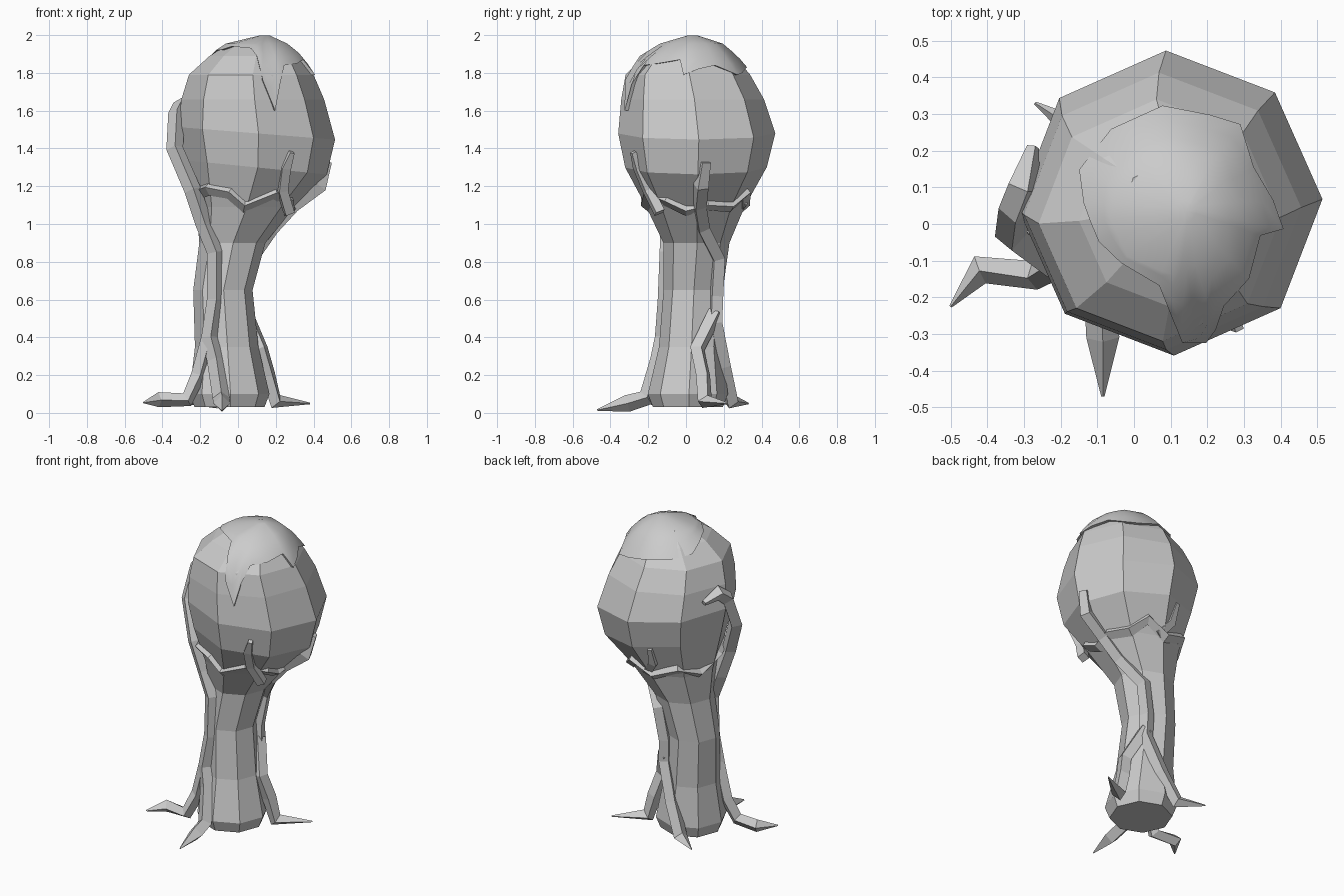
import bpy
import bmesh
from math import cos, sin, radians

old = bpy.data.objects.get("Cube")
if old:
    bpy.data.objects.remove(old, do_unlink=True)

grey = bpy.data.materials.new("plain grey")
grey.use_nodes = True
grey.diffuse_color = (0.6, 0.6, 0.6, 1)
grey.node_tree.nodes["Principled BSDF"].inputs["Base Color"].default_value = (0.6, 0.6, 0.6, 1)

SIDES = 8
STEP = 360 / SIDES
TWIST = 1.5

# Body outline: height, centre x, centre y, radius, sideways tilt
RINGS = [
    (0.03, -0.045, 0.01, 0.185, 0),
    (0.1, -0.045, 0.01, 0.212, 0),
    (0.35, -0.06, 0.025, 0.168, 0),
    (0.65, -0.08, 0.038, 0.157, 0),
    (0.9, -0.03, 0.055, 0.175, 0),
    (1.09, 0.04, 0.05, 0.26, 0),
    (1.3, 0.095, 0.053, 0.375, -0.1),
    (1.48, 0.098, 0.057, 0.416, -0.08),
    (1.66, 0.078, 0.035, 0.378, 0),
    (1.79, 0.07, 0.01, 0.33, 0),
    (1.89, 0.09, 0.015, 0.24, 0),
    (1.96, 0.1, 0.03, 0.14, 0),
]


def surface(azimuth, z, offset):
    """Point on the body at a given direction and height, pushed out a little."""
    for low, high in zip(RINGS, RINGS[1:]):
        if low[0] <= z <= high[0]:
            t = (z - low[0]) / (high[0] - low[0])
            _, cx, cy, r, _ = [a + (b - a) * t for a, b in zip(low, high)]
            break
    half = radians(STEP / 2)
    r *= cos(half) / cos(radians((azimuth - TWIST) % STEP) - half)
    a = radians(azimuth)
    return (cx + (r + offset) * cos(a), cy + (r + offset) * sin(a), z)


def loft(name, rows):
    """Skin closed rows of points and close both ends."""
    bm = bmesh.new()
    loops = [[bm.verts.new(p) for p in row] for row in rows]
    n = len(loops[0])
    for a, b in zip(loops, loops[1:]):
        for i in range(n):
            j = (i + 1) % n
            bm.faces.new((a[i], a[j], b[j], b[i]))
    bm.faces.new(loops[0])
    bmesh.ops.poke(bm, faces=[bm.faces.new(loops[-1])])
    bmesh.ops.recalc_face_normals(bm, faces=bm.faces)
    mesh = bpy.data.meshes.new(name)
    bm.to_mesh(mesh)
    bm.free()
    mesh.materials.append(grey)
    obj = bpy.data.objects.new(name, mesh)
    bpy.context.collection.objects.link(obj)
    return obj


def select_only(obj):
    bpy.ops.object.select_all(action='DESELECT')
    obj.select_set(True)
    bpy.context.view_layer.objects.active = obj


def vine(name, points, thick=0.04, start=1, end=1, closed=False):
    """Angular four-sided tube along a path; start and end scale the tips."""
    curve = bpy.data.curves.new(name, 'CURVE')
    curve.dimensions = '3D'
    curve.bevel_depth = thick
    curve.bevel_resolution = 0
    curve.use_fill_caps = True
    spline = curve.splines.new('POLY')
    spline.points.add(len(points) - 1)
    spline.use_cyclic_u = closed
    for point, co in zip(spline.points, points):
        point.co = (*co, 1)
    spline.points[0].radius = start
    spline.points[-1].radius = end
    curve.materials.append(grey)
    obj = bpy.data.objects.new(name, curve)
    bpy.context.collection.objects.link(obj)
    select_only(obj)
    bpy.ops.object.convert(target='MESH')
    for poly in bpy.context.object.data.polygons:
        poly.use_smooth = False


# Trunk swelling into the bulb
body_rows = []
for z, cx, cy, r, tilt in RINGS:
    angles = [radians(i * STEP + TWIST) for i in range(SIDES)]
    body_rows.append([(cx + r * cos(a), cy + r * sin(a), z + tilt * r * cos(a)) for a in angles])
loft("trunk_and_bulb", body_rows)

# Smooth cap hugging the bulb, with a dripping rim
RIM = [(-73, 1.6), (-64, 1.74), (-55, 1.84), (-35, 1.85), (-10, 1.87), (-4, 1.79),
       (10, 1.82), (30, 1.84), (50, 1.79), (65, 1.8), (90, 1.83), (120, 1.84),
       (150, 1.86), (170, 1.9), (185, 1.92), (200, 1.92), (225, 1.94), (262, 1.93),
       (272, 1.89), (280, 1.76)]
TOP = 1.955
cap_rows = [[surface(a, z, -0.03) for a, z in RIM]]
for t in (0, 0.35, 0.7, 1):
    cap_rows.append([surface(a, z + (TOP - z) * t, 0.02) for a, z in RIM])
cap_rows.append([(0.14 + 0.03 * cos(radians(a)), 0.035 + 0.03 * sin(radians(a)), 1.997)
                 for a, z in RIM])
cap = loft("cap", cap_rows)
select_only(cap)
bpy.ops.object.shade_smooth_by_angle(angle=radians(40))

# Zigzag collar under the bulb
COLLAR = [(-135, 1.19), (-112, 1.17), (-92, 1.1), (-62, 1.17), (-35, 1.13), (-12, 1.08),
          (15, 1.11), (45, 1.1), (70, 1.17), (95, 1.1), (130, 1.16), (160, 1.1), (195, 1.17)]
vine("collar", [surface(a, z, -0.01) for a, z in COLLAR], 0.04, closed=True)

# Front root climbing into the right-hand arm
vine("front_root", [(-0.085, -0.47, 0.015), (-0.085, -0.31, 0.05), (-0.09, -0.21, 0.08),
                    (-0.12, -0.145, 0.28), (-0.15, -0.12, 0.4), (-0.12, -0.105, 0.6),
                    (-0.12, -0.095, 0.85), (-0.18, -0.09, 1.0), (-0.24, -0.1, 1.18),
                    (-0.335, -0.03, 1.4), (-0.325, 0.04, 1.58), (-0.3, 0.1, 1.63),
                    (-0.275, 0.21, 1.6)], 0.045, 0.1, 0.4)
vine("right_root", [(-0.5, -0.225, 0.055), (-0.42, -0.125, 0.07), (-0.27, -0.14, 0.07),
                    (-0.21, -0.11, 0.2), (-0.15, -0.115, 0.42)], 0.04, 0.1)

# Back root climbing into the left-hand arm, with a second root branching off
vine("back_root", [(-0.27, 0.33, 0.05), (-0.13, 0.24, 0.06), (-0.04, 0.2, 0.25),
                   (0.04, 0.155, 0.48), (0.035, 0.16, 0.62), (0.07, 0.17, 0.82),
                   (0.18, 0.09, 0.98), (0.29, 0.07, 1.1), (0.43, 0.08, 1.2),
                   (0.465, 0.1, 1.33)], 0.043, 0.1, 0.8)
vine("left_root", [(0.38, 0.22, 0.05), (0.2, 0.1, 0.06), (0.16, 0.09, 0.2),
                   (0.12, 0.06, 0.34), (0.04, 0.155, 0.53)], 0.043, 0.1)

# Hooked shoots above the collar
vine("front_hook", [(0.27, -0.14, 1.06), (0.235, -0.2, 1.18), (0.25, -0.25, 1.3),
                    (0.285, -0.28, 1.38)], 0.035, 1, 0.5)
vine("back_hook", [(0.07, 0.29, 1.1), (0.0, 0.33, 1.19), (-0.01, 0.38, 1.3)], 0.035, 1, 0.5)
